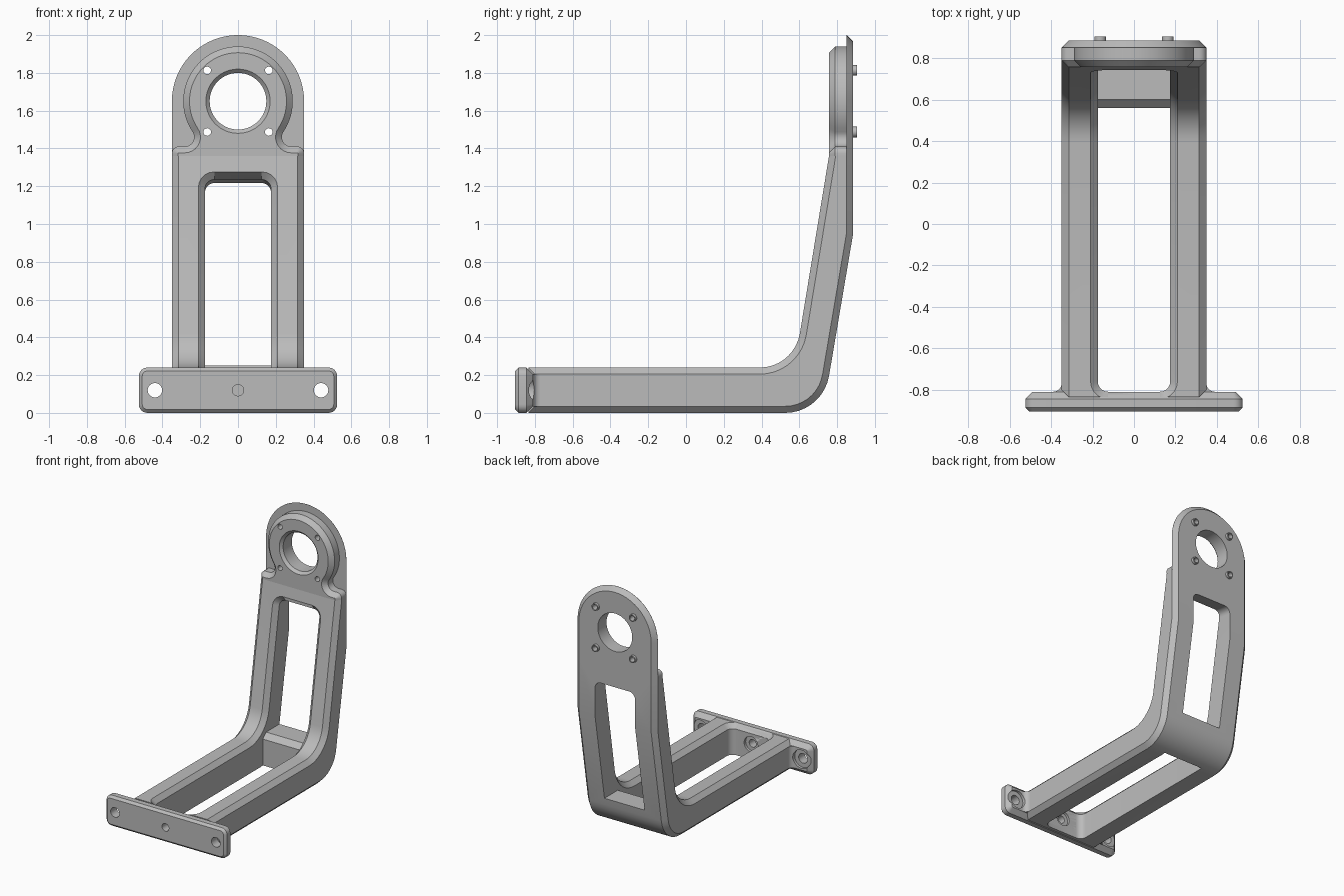
import bpy, bmesh
from math import sin, cos, pi, radians
from mathutils import Vector

if "Cube" in bpy.data.objects:
    bpy.data.objects.remove(bpy.data.objects["Cube"])

grey = bpy.data.materials.new("machined_grey")
grey.use_nodes = True
GREY = (0.5, 0.5, 0.5, 1)
grey.diffuse_color = GREY
grey.node_tree.nodes["Principled BSDF"].inputs["Base Color"].default_value = GREY

JOINT = 1.36      # height where the arm meets the head
CHAMFER = 0.035
parts, cutters = [], []


def arc(cx, cy, r, a0, a1, n):
    angles = [radians(a0 + (a1 - a0) * i / n) for i in range(n + 1)]
    return [(cx + r * cos(a), cy + r * sin(a)) for a in angles]


def rounded(points, closed=True, n=9):
    """Polyline whose points may carry a fillet radius as third value."""
    out = []
    for i, p in enumerate(points):
        if len(p) < 3:
            out.append(tuple(p))
            continue
        c = Vector(p[:2])
        u = (Vector(points[i - 1][:2]) - c).normalized()
        v = (Vector(points[(i + 1) % len(points)][:2]) - c).normalized()
        half = u.angle(v) / 2
        centre = c + (u + v).normalized() * p[2] / sin(half)
        foot = p[2] / (sin(half) / cos(half))
        a, b = c + u * foot - centre, c + v * foot - centre
        total = a.angle(b)
        for k in range(n + 1):
            t = total * k / n
            q = centre + (a * sin(total - t) + b * sin(t)) / sin(total)
            out.append((q.x, q.y))
    return out


def skin(name, loops, group, chamfers=(0, 0)):
    """Solid through matching loops; chamfers the first and last rim."""
    bm = bmesh.new()
    rings = [[bm.verts.new(p) for p in loop] for loop in loops]
    for a, b in zip(rings, rings[1:]):
        for i in range(len(a)):
            bm.faces.new((a[i - 1], a[i], b[i], b[i - 1]))
    bm.faces.new(rings[0])
    bm.faces.new(rings[-1])
    bmesh.ops.recalc_face_normals(bm, faces=bm.faces)
    rims = []
    for ring in (rings[0], rings[-1]):
        pairs = [(ring[i - 1], ring[i]) for i in range(len(ring))]
        rims.append([bm.edges.get(p) for p in pairs
                     if any(abs(v.co.z - JOINT) > 1e-4 for v in p)])
    for rim, width in zip(rims, chamfers):
        if width:
            bmesh.ops.bevel(bm, geom=rim, offset=width, offset_type='OFFSET',
                            segments=1, profile=0.5, affect='EDGES',
                            clamp_overlap=False)
    mesh = bpy.data.meshes.new(name)
    bm.to_mesh(mesh)
    bm.free()
    mesh.materials.append(grey)
    obj = bpy.data.objects.new(name, mesh)
    bpy.context.collection.objects.link(obj)
    group.append(obj)
    return obj


def prism(name, outline, axis, lo, hi, group, chamfers=(0, 0)):
    place = {'x': lambda u, v, w: (w, u, v),
             'y': lambda u, v, w: (u, w, v),
             'z': lambda u, v, w: (u, v, w)}[axis]
    loops = [[place(u, v, w) for u, v in outline] for w in (lo, hi)]
    return skin(name, loops, group, chamfers)


def turned(name, x, z, rings, group, n=40):
    """Round solid along y from (radius, y) rings."""
    loops = [[(x + r * cos(2 * pi * i / n), y, z + r * sin(2 * pi * i / n))
              for i in range(n)] for r, y in rings]
    return skin(name, loops, group)


def cut(obj, tools):
    for tool in tools:
        m = obj.modifiers.new("cut", 'BOOLEAN')
        m.operation, m.solver, m.object = 'DIFFERENCE', 'EXACT', tool
    graph = bpy.context.evaluated_depsgraph_get()
    mesh = bpy.data.meshes.new_from_object(obj.evaluated_get(graph))
    obj.modifiers.clear()
    obj.data = mesh


# Bent arm: side profile extruded across, chamfered on both sides
START = (-0.835, 0.24)
BEND = (0.573, 0.24, 0.215)
TOP = (0.757, JOINT)
profile = rounded([(START[0], 0), (0.724, 0, 0.235), (0.885, 0.95),
                   (0.885, JOINT), TOP, BEND, START])
arm = prism("bent_arm", profile, 'x', -0.35, 0.35, parts, (CHAMFER, CHAMFER))

# Slot cutter that follows the inner surface of the arm round the bend
path = [Vector(p) for p in rounded([START, BEND, TOP], closed=False)]
dirs = [(b - a).normalized() for a, b in zip(path, path[1:])]
lengths = [0]
for a, b in zip(path, path[1:]):
    lengths.append(lengths[-1] + (b - a).length)


def on_path(s, depth):
    i = max([k for k in range(len(dirs)) if lengths[k] <= s + 1e-6] or [0])
    d = dirs[i]
    if i and abs(s - lengths[i]) < 1e-5:
        d = (d + dirs[i - 1]).normalized()
    return path[i] + dirs[i] * (s - lengths[i]) + Vector((d.y, -d.x)) * depth


def slot_stations(e, half=0.175, r=0.05, n=5):
    s0, s1 = 0.025, lengths[-1] - 0.12
    turn = [pi / 2 * k / n for k in range(n + 1)]
    ends = [((r + e) * cos(a), half - r + (r + e) * sin(a)) for a in turn]
    return ([(s0 + r - c, w) for c, w in ends]
            + [(s, half + e) for s in lengths[1:-1]]
            + [(s1 - r + c, w) for c, w in reversed(ends)])


right, left = [], []
for e, depth in ((0.065, -0.03), (0, CHAMFER), (0, 0.45)):
    stations = [(w, on_path(s, depth)) for s, w in slot_stations(e)]
    right.append([(w, p.x, p.y) for w, p in stations])
    left.append([(-w, p.x, p.y) for w, p in stations])
rows = right + left[::-1]
slot = skin("slot_cutter", [list(section) for section in zip(*rows)], cutters)

# Crossbar left standing in the bend
bar = prism("bar_keeper", [(0.56, -0.6), (1.4, -0.6), (1.4, 0.25), (0.6, 0.25),
                           (0.56, 0.21)], 'x', -0.5, 0.5, cutters)
cut(slot, [bar])

# Foot flange with counterbored holes and corner fillets
X, H = 0.525, 0.24
flange = prism("foot_flange", rounded([(-X, 0, 0.045), (X, 0, 0.045),
               (X, H, 0.045), (-X, H, 0.045)], n=6), 'y', -0.905, -0.81,
               parts, (0.018, CHAMFER))
foot_holes = [turned("foot_hole", x, 0.12,
                     [(r, -1), (r, -0.83), (R, -0.83), (R, -0.6)], cutters)
              for x, r, R in ((-0.44, 0.038, 0.072), (0, 0.03, 0.06),
                              (0.44, 0.038, 0.072))]
cut(flange, foot_holes)
cut(arm, [slot, foot_holes[1]])
for side, label in ((1, "left"), (-1, "right")):
    web = rounded([(0.34, -0.82), (0.4, -0.82), (0.4, -0.81),
                   (0.35, -0.81, 0.04), (0.35, -0.76), (0.34, -0.76)])
    fillet = prism(label + "_flange_fillet", [(side * x, y) for x, y in web],
                   'z', CHAMFER, H - CHAMFER, parts)
    cut(fillet, [foot_holes[1 + side]])

# Head: round-topped back plate and raised boss with shoulders
C = 1.65
plate = prism("head_plate", [(0.35, JOINT)] + arc(0, C, 0.35, 0, 180, 48)
              + [(-0.35, JOINT)], 'y', 0.85, 0.885, parts, (0, 0.034))
half = (rounded([(0.34, JOINT), (0.35, JOINT), (0.35, 1.41, 0.036),
                 (0.3, 1.41)], n=6)[1:-1]
        + arc(0.282, 1.46, 0.05, 270, 146, 9)
        + arc(0, C, 0.29, -34, 90, 24)[1:])
boss = prism("head_boss", half + [(-x, z) for x, z in half[-2::-1]],
             'y', 0.757, 0.851, parts, (0.033, 0))

# Bore, four bolt holes and hollow studs on the back
head_holes = [turned("bore", 0, C, [(0.19, 0.737), (0.15, 0.777), (0.15, 1)],
                     cutters, 56)]
P = 0.163
for sx in (-1, 1):
    for sz in (-1, 1):
        x, z = sx * P, C + sz * P
        hole = turned("bolt_hole", x, z, [(0.02, 0.7), (0.02, 1)], cutters, 20)
        stud = turned("hollow_stud", x, z, [(0.028, 0.87), (0.028, 0.905)],
                      parts, 20)
        cut(stud, [hole])
        head_holes.append(hole)
cut(plate, head_holes)
cut(boss, head_holes)

for tool in cutters:
    bpy.data.objects.remove(tool)

# Smooth the curved faces, keep machined edges sharp
bpy.ops.object.select_all(action='DESELECT')
for obj in parts:
    obj.select_set(True)
bpy.context.view_layer.objects.active = arm
bpy.ops.object.shade_smooth_by_angle(angle=radians(25))
